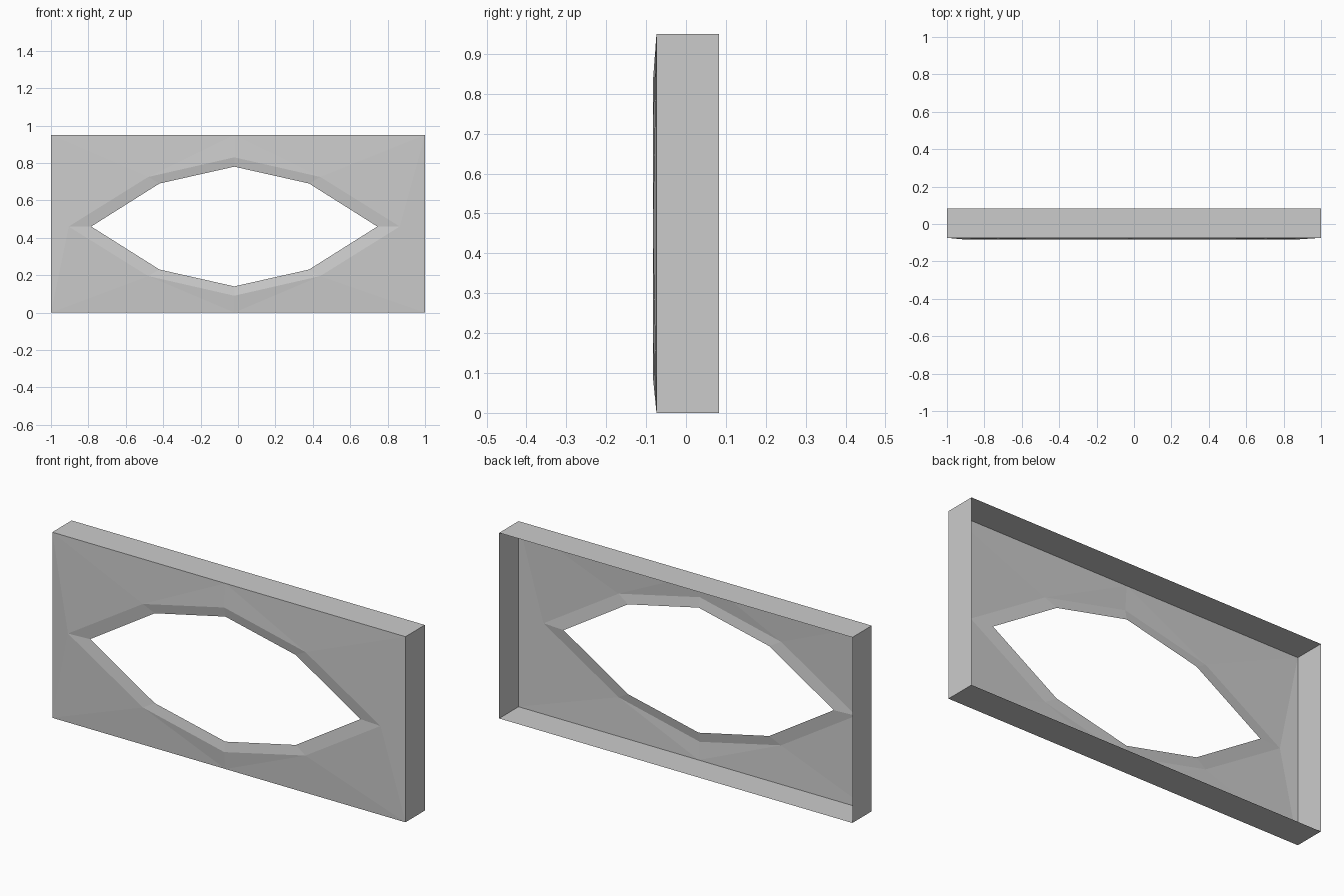
import bpy, bmesh

cube = bpy.data.objects.get("Cube")
if cube:
    bpy.data.objects.remove(cube)

# Plain grey finish
grey = bpy.data.materials.new("plain_grey")
grey.use_nodes = True
colour = (0.6, 0.6, 0.6, 1)
grey.diffuse_color = colour
grey.node_tree.nodes["Principled BSDF"].inputs["Base Color"].default_value = colour

HEIGHT = 0.95
RIM_Y, CREST_Y, BACK_Y = -0.074, -0.083, 0.083
MID_X = -0.02
MID_Z = 0.46


def make_object(name, build):
    bm = bmesh.new()
    build(bm)
    mesh = bpy.data.meshes.new(name)
    bm.to_mesh(mesh)
    bm.free()
    mesh.materials.append(grey)
    obj = bpy.data.objects.new(name, mesh)
    bpy.context.collection.objects.link(obj)


def ring(bm, y, end, diag, peak):
    """Eight points around the opening, starting at the right tip."""
    dx, dz = diag
    pts = [(end, 0), (dx, dz), (0, peak), (-dx, dz),
           (-end, 0), (-dx, -dz), (0, -peak), (dx, -dz)]
    return [bm.verts.new((MID_X + x, y, MID_Z + z)) for x, z in pts]


# Faceted front panel with an eight-sided opening
def front_panel(bm):
    hole = ring(bm, RIM_Y, 0.765, (0.40, 0.23), 0.32)
    crest = ring(bm, CREST_Y, 0.885, (0.46, 0.265), 0.37)
    outer = [bm.verts.new((x, RIM_Y, z)) for x, z in
             [(1, HEIGHT), (MID_X, HEIGHT), (-1, HEIGHT),
              (-1, 0), (MID_X, 0), (1, 0)]]
    tr, top, tl, bl, bottom, br = outer
    for i in range(8):
        j = (i + 1) % 8
        bm.faces.new((hole[i], hole[j], crest[j], crest[i]))
    # Fan each border point to the raised crest
    fans = [(tr, (0, 1)), (top, (1, 2, 3)), (tl, (3, 4)),
            (bl, (4, 5)), (bottom, (5, 6, 7)), (br, (7, 0))]
    for k, (v, ids) in enumerate(fans):
        for a, b in zip(ids, ids[1:]):
            bm.faces.new((v, crest[a], crest[b]))
        bm.faces.new((v, crest[ids[-1]], fans[(k + 1) % 6][0]))
    for f in bm.faces:
        f.normal_update()
        if f.normal.y > 0:
            f.normal_flip()


# Thin surrounding walls, open at the back
def side_walls(bm):
    corners = [(-1, 0), (1, 0), (1, HEIGHT), (-1, HEIGHT)]
    front = [bm.verts.new((x, RIM_Y, z)) for x, z in corners]
    back = [bm.verts.new((x, BACK_Y, z)) for x, z in corners]
    for i in range(4):
        j = (i + 1) % 4
        bm.faces.new((front[j], front[i], back[i], back[j]))
    for f in bm.faces:
        f.normal_update()
        c = f.calc_center_median()
        if f.normal.x * c.x + f.normal.z * (c.z - HEIGHT / 2) < 0:
            f.normal_flip()


make_object("front_panel", front_panel)
make_object("side_walls", side_walls)
